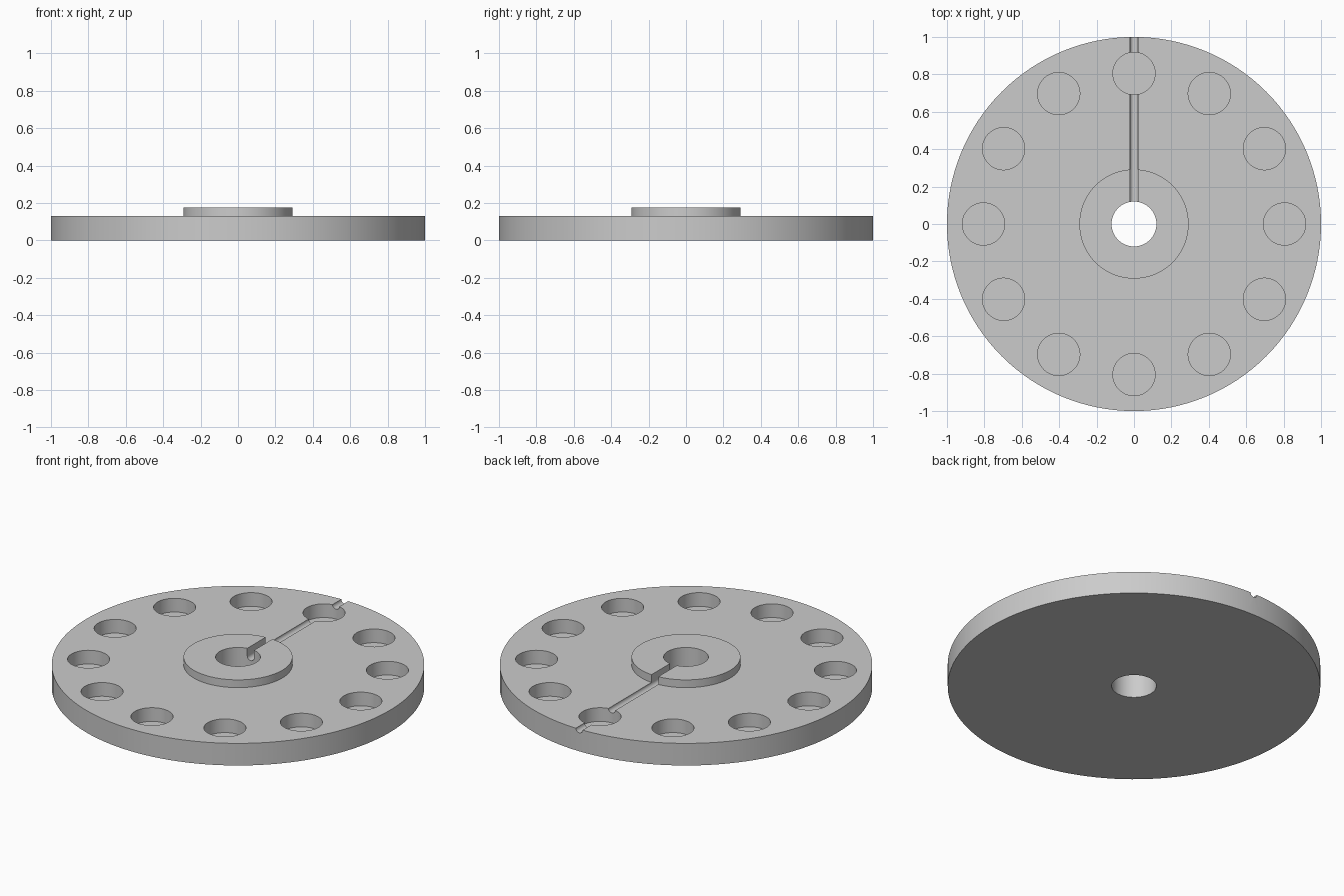
import bpy
import bmesh
from math import cos, sin, pi, radians
from mathutils import Matrix, Vector

DISC_TOP, HUB_TOP = 0.131, 0.177
DISC_R, HUB_R, BORE_R = 1.0, 0.292, 0.12
POCKET_R, POCKET_RING, POCKET_FLOOR = 0.113, 0.805, 0.05
GROOVE_R = 0.022

cube = bpy.data.objects.get("Cube")
if cube:
    bpy.data.objects.remove(cube, do_unlink=True)

grey = bpy.data.materials.new("light grey")
grey.use_nodes = True
colour = (0.6, 0.6, 0.6, 1)
grey.diffuse_color = colour
grey.node_tree.nodes["Principled BSDF"].inputs["Base Color"].default_value = colour


def make_object(name, bm):
    bmesh.ops.recalc_face_normals(bm, faces=bm.faces)
    mesh = bpy.data.meshes.new(name)
    bm.to_mesh(mesh)
    bm.free()
    mesh.materials.append(grey)
    obj = bpy.data.objects.new(name, mesh)
    bpy.context.collection.objects.link(obj)
    return obj


def cut(target, cutter):
    """Subtract the cutter from the target, then discard it."""
    cutter.hide_render = True
    mod = target.modifiers.new("cut", 'BOOLEAN')
    mod.operation = 'DIFFERENCE'
    mod.solver = 'EXACT'
    mod.object = cutter
    bpy.context.view_layer.objects.active = target
    bpy.ops.object.modifier_apply(modifier=mod.name)
    bpy.data.objects.remove(cutter, do_unlink=True)


# Disc, raised hub and bore: one closed profile turned about z
profile = [(BORE_R, 0), (DISC_R, 0), (DISC_R, DISC_TOP),
           (HUB_R, DISC_TOP), (HUB_R, HUB_TOP), (BORE_R, HUB_TOP)]
bm = bmesh.new()
verts = [bm.verts.new((r, 0, z)) for r, z in profile]
edges = [bm.edges.new((verts[i - 1], verts[i])) for i in range(len(verts))]
bmesh.ops.spin(bm, geom=verts + edges, axis=(0, 0, 1), cent=(0, 0, 0),
               angle=2 * pi, steps=128, use_duplicate=False)
bmesh.ops.remove_doubles(bm, verts=bm.verts, dist=0.0001)
disc = make_object("indexed_disc", bm)

# Ring of twelve blind pockets
bm = bmesh.new()
for i in range(12):
    a = i * pi / 6
    place = Matrix.Translation((POCKET_RING * cos(a), POCKET_RING * sin(a),
                                POCKET_FLOOR + 0.1))
    bmesh.ops.create_cone(bm, cap_ends=True, segments=48, radius1=POCKET_R,
                          radius2=POCKET_R, depth=0.2, matrix=place)
cut(disc, make_object("pocket_cutter", bm))

# Round-bottomed groove from the bore to the back rim
bm = bmesh.new()
arc = [pi + pi * i / 16 for i in range(17)]
section = [(GROOVE_R * cos(a), DISC_TOP + GROOVE_R * sin(a)) for a in arc]
section += [(GROOVE_R, 0.3), (-GROOVE_R, 0.3)]
face = bm.faces.new([bm.verts.new((x, 0, z)) for x, z in section])
swept = bmesh.ops.extrude_face_region(bm, geom=[face])["geom"]
bmesh.ops.translate(bm, vec=Vector((0, 1.2, 0)),
                    verts=[v for v in swept if isinstance(v, bmesh.types.BMVert)])
cut(disc, make_object("groove_cutter", bm))

# Smooth round walls with crisp rims
bpy.ops.object.select_all(action='DESELECT')
disc.select_set(True)
bpy.context.view_layer.objects.active = disc
bpy.ops.object.shade_smooth_by_angle(angle=radians(30))
